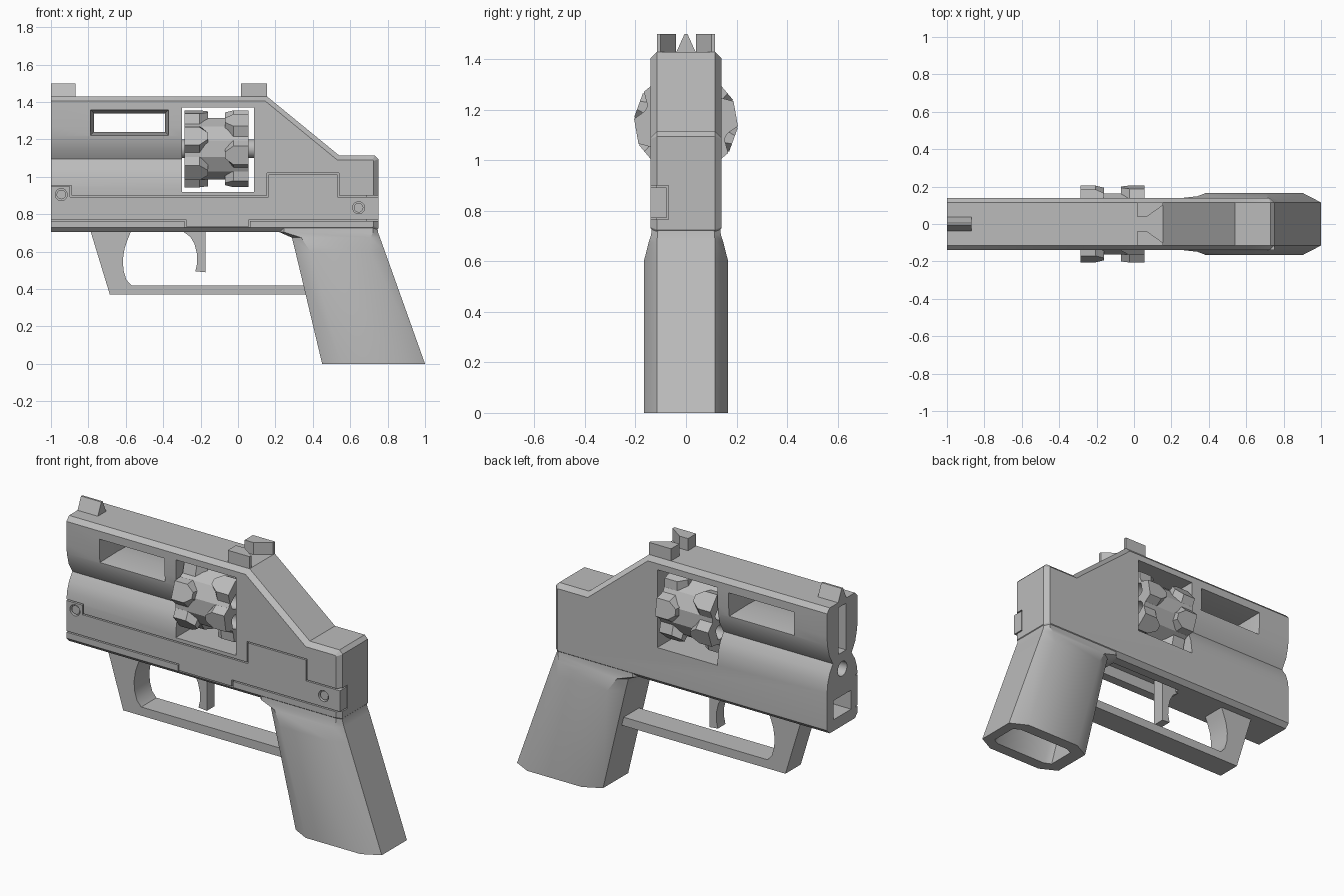
import bpy, bmesh, math
from mathutils import Matrix, Vector

if "Cube" in bpy.data.objects:
    bpy.data.objects.remove(bpy.data.objects["Cube"], do_unlink=True)

grey = bpy.data.materials.new("plain grey")
grey.use_nodes = True
grey.diffuse_color = (0.5, 0.5, 0.5, 1)
grey.node_tree.nodes["Principled BSDF"].inputs["Base Color"].default_value = (0.5, 0.5, 0.5, 1)


def finish(name, bm):
    bmesh.ops.recalc_face_normals(bm, faces=bm.faces)
    mesh = bpy.data.meshes.new(name)
    bm.to_mesh(mesh)
    bm.free()
    mesh.materials.append(grey)
    ob = bpy.data.objects.new(name, mesh)
    bpy.context.collection.objects.link(ob)
    return ob


def loft(name, rings):
    """Skin a list of equal-length point rings and cap both ends."""
    bm = bmesh.new()
    rows = [[bm.verts.new(p) for p in ring] for ring in rings]
    n = len(rows[0])
    for a, b in zip(rows, rows[1:]):
        for i in range(n):
            j = (i + 1) % n
            bm.faces.new((a[i], a[j], b[j], b[i]))
    bm.faces.new(rows[0])
    bm.faces.new(rows[-1])
    return finish(name, bm)


def prism(name, pts, axis, a, b):
    place = {"x": lambda p, t: (t, p[0], p[1]),
             "y": lambda p, t: (p[0], t, p[1]),
             "z": lambda p, t: (p[0], p[1], t)}[axis]
    return loft(name, [[place(p, t) for p in pts] for t in (a, b)])


def rect(u0, u1, v0, v1):
    return [(u0, v0), (u1, v0), (u1, v1), (u0, v1)]


def circle(u, v, r, n=24, turn=0.0):
    return [(u + r * math.cos(turn + math.tau * i / n),
             v + r * math.sin(turn + math.tau * i / n)) for i in range(n)]


def inset(pts, d):
    """Shrink a counter-clockwise outline by d."""
    out = []
    for i, p in enumerate(pts):
        p = Vector(p)
        e = (p - Vector(pts[i - 1])).normalized()
        f = (Vector(pts[(i + 1) % len(pts)]) - p).normalized()
        m = Vector((-e.y - f.y, e.x + f.x))
        out.append(tuple(p + m * (d / (1 + e.dot(f)))))
    return out


def cut(ob, *cutters):
    for c in cutters:
        mod = ob.modifiers.new("cut", "BOOLEAN")
        mod.operation = "DIFFERENCE"
        mod.solver = "EXACT"
        mod.object = c
        dg = bpy.context.evaluated_depsgraph_get()
        mesh = bpy.data.meshes.new_from_object(ob.evaluated_get(dg))
        ob.modifiers.clear()
        ob.data = mesh
        bpy.data.objects.remove(c, do_unlink=True)


def smooth(ob, angle=36):
    bpy.ops.object.select_all(action="DESELECT")
    ob.select_set(True)
    bpy.context.view_layer.objects.active = ob
    bpy.ops.object.shade_smooth_by_angle(angle=math.radians(angle))


# Main frame: extruded outline with chamfered side rims
W = 0.14
outline = [(-1, 0.705), (0.73, 0.705), (0.75, 0.725), (0.75, 1.095), (0.73, 1.115),
           (0.54, 1.115), (0.155, 1.43), (-1, 1.43)]
frame = prism("frame", outline, "y", -W, W)
bm = bmesh.new()
bm.from_mesh(frame.data)
rims = [e for e in bm.edges
        if abs(e.verts[0].co.y - e.verts[1].co.y) < 0.001
        and not all(v.co.x < -0.99 for v in e.verts)]
bmesh.ops.bevel(bm, geom=rims, offset=0.025, segments=1, affect="EDGES")
bm.to_mesh(frame.data)
bm.free()

# Scooped flanks along the barrel, on both sides
scoop = [(0.17, 1.28), (0.14, 1.27), (0.135, 1.215), (0.118, 1.15), (0.085, 1.095),
         (0.115, 1.05), (0.133, 1.0), (0.14, 0.945), (0.17, 0.93)]
for s in (-1, 1):
    cut(frame, prism("c", [(s * y, z) for y, z in scoop], "x", -1.1, -0.3))


# Tapered vent, cylinder window, bore, muzzle slot, rail socket, trigger slot
def vent_ring(y, d):
    return [(x, y, z) for x, z in inset(rect(-0.79, -0.37, 1.22, 1.36), d)]


cut(frame,
    loft("c", [vent_ring(-0.15, 0), vent_ring(0, 0.02), vent_ring(0.15, 0)]),
    prism("c", rect(-0.3, 0.085, 0.92, 1.37), "y", -0.3, 0.3),
    prism("c", circle(0, 1.035, 0.042), "x", -1.1, -0.25),
    prism("c", rect(-0.035, 0.035, 1.13, 1.4), "x", -1.1, -0.9),
    prism("c", rect(-0.08, 0.08, 0.77, 0.88), "x", -1.1, -0.8),
    prism("c", rect(-0.27, 0.2, 0.6, 0.77), "y", -0.06, 0.06))

# Inlaid side plate with a thin gap around it, on one side only
plate_line = [(-1.01, 0.765), (-0.285, 0.765), (-0.285, 0.728), (0.065, 0.728),
              (0.065, 0.765), (0.757, 0.765), (0.757, 0.9), (0.54, 0.9), (0.54, 1.02),
              (0.155, 1.02), (0.155, 0.9), (-0.89, 0.9), (-0.89, 0.955), (-1.01, 0.955)]
cut(frame, prism("c", plate_line, "y", -0.2, -0.118),
    prism("c", rect(0.69, 0.8, 0.765, 0.9), "y", -0.2, -0.07))
plate = prism("side_plate", inset(plate_line, 0.007), "y", -W, -0.116)
cut(plate, prism("c", rect(-1.1, -1, 0.6, 1.1), "y", -0.3, 0))
prism("plate_end_tab", rect(0.685, 0.75, 0.772, 0.893), "y", -0.118, -0.077)
for x, z in ((-0.945, 0.905), (0.645, 0.835)):
    cut(plate, prism("c", circle(x, z, 0.032), "y", -0.2, -0.05))
    smooth(prism("plate_pin", circle(x, z, 0.025), "y", -0.133, -0.1))
smooth(plate)
smooth(frame, 30)

# Revolving cylinder with chambers, raised lobes and an axle
AZ = 1.15
drum = prism("drum", circle(0, AZ, 0.17, 12, math.radians(15)), "x", -0.285, 0.055)
for k in range(6):
    a = math.radians(30 + 60 * k)
    cut(drum, prism("c", circle(0.115 * math.cos(a), AZ + 0.115 * math.sin(a), 0.042, 16),
                    "x", -0.4, 0.2))
smooth(drum, 29)


def lobe(name, x_end, direction, angle):
    plan = [(0, -1), (0.08, -1), (0.125, -0.35), (0.125, 0.35), (0.08, 1), (0, 1)]
    ob = loft(name, [[(x_end + direction * x, r, t * half) for x, t in plan]
                     for r, half in ((0.14, 0.078), (0.2, 0.05))])
    ob.data.transform(Matrix.Translation((0, 0, AZ)) @ Matrix.Rotation(math.radians(angle), 4, "X"))


for k in range(6):
    lobe("front_lobe", -0.285, 1, 160 - 60 * k)
    lobe("rear_lobe", 0.055, -1, 190 - 60 * k)
smooth(prism("axle", circle(0, AZ, 0.05, 16), "x", -0.31, 0.09))


# Grip: flaring octagonal loft with a hollow base
def grip_ring(z, xf, xb, hw, end, ch):
    half = [(xf, end), (xf + ch, hw), (xb - ch, hw), (xb, end)]
    return [(x, y, z) for x, y in half] + [(x, -y, z) for x, y in reversed(half)]


grip = loft("grip", [grip_ring(0, 0.45, 1.0, 0.167, 0.115, 0.1),
                     grip_ring(0.6, 0.307, 0.786, 0.167, 0.115, 0.08),
                     grip_ring(0.675, 0.288, 0.759, 0.148, 0.115, 0.05),
                     grip_ring(0.705, 0.22, 0.748, 0.138, 0.113, 0.025),
                     grip_ring(0.74, 0.22, 0.745, 0.135, 0.11, 0.025)])
well = loft("c", [grip_ring(-0.05, 0.54, 0.96, 0.1, 0.08, 0.04),
                  grip_ring(0.4, 0.43, 0.79, 0.1, 0.08, 0.04)])
cut(grip, well)
smooth(grip)

# Trigger guard and trigger
guard = prism("trigger_guard",
              [(-0.79, 0.715), (-0.685, 0.37), (0.4, 0.37), (0.4, 0.42), (-0.57, 0.42),
               (-0.597, 0.45), (-0.612, 0.5), (-0.616, 0.555), (-0.607, 0.615),
               (-0.59, 0.665), (-0.57, 0.715)], "y", -0.07, 0.07)
smooth(guard, 32)
trigger = prism("trigger",
                [(-0.175, 0.78), (-0.29, 0.78), (-0.29, 0.705), (-0.255, 0.68),
                 (-0.232, 0.64), (-0.22, 0.59), (-0.218, 0.54), (-0.228, 0.495),
                 (-0.175, 0.49)], "y", -0.035, 0.035)
smooth(trigger, 32)

# Sights
prism("front_sight", [(-0.04, 1.425), (0.04, 1.425), (0.006, 1.5), (-0.006, 1.5)],
      "x", -1, -0.87)
for s in (-1, 1):
    prism("rear_sight", [(x, s * y) for x, y in
                         ((0.015, 0.04), (0.07, 0.04), (0.155, 0.1), (0.155, 0.115), (0.015, 0.115))],
          "z", 1.425, 1.5)
